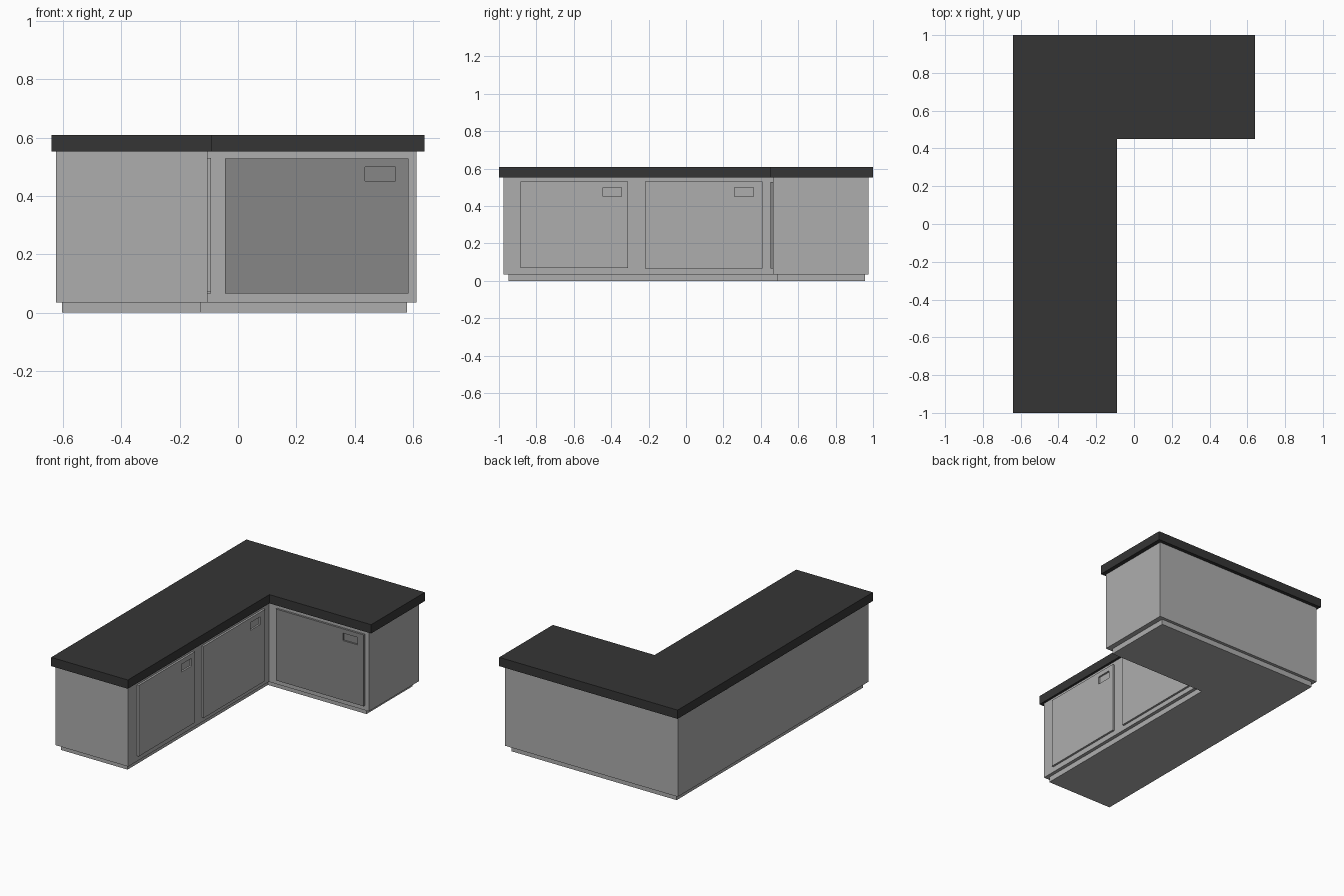
import bpy, bmesh
from mathutils import Matrix

if "Cube" in bpy.data.objects:
    bpy.data.objects.remove(bpy.data.objects["Cube"])


def material(name, v):
    m = bpy.data.materials.new(name)
    m.diffuse_color = (v, v, v, 1)
    m.use_nodes = True
    m.node_tree.nodes["Principled BSDF"].inputs["Base Color"].default_value = m.diffuse_color
    return m


STONE = material("dark countertop", 0.036)
STEEL = material("light grey metal", 0.42)
DARK_STEEL = material("mid grey metal", 0.24)


def finish(name, bm, mat):
    bmesh.ops.recalc_face_normals(bm, faces=bm.faces)
    me = bpy.data.meshes.new(name)
    bm.to_mesh(me)
    bm.free()
    me.materials.append(mat)
    ob = bpy.data.objects.new(name, me)
    bpy.context.collection.objects.link(ob)
    return ob


def l_block(name, x0, x1, xi, y0, y1, yi, z0, z1, mat):
    """Extruded L outline with its inner corner at (xi, yi)."""
    bm = bmesh.new()
    pts = [(x0, y0), (xi, y0), (xi, yi), (x1, yi), (x1, y1), (x0, y1)]
    f = bm.faces.new([bm.verts.new((x, y, z0)) for x, y in pts])
    top = bmesh.ops.extrude_face_region(bm, geom=[f])["geom"]
    bmesh.ops.translate(bm, vec=(0, 0, z1 - z0),
                        verts=[v for v in top if isinstance(v, bmesh.types.BMVert)])
    return finish(name, bm, mat)


def door(name, width, height, handle, origin, turn, mat):
    """Door panel facing local -y, with a recessed grip (u0, u1, z0, z1)."""
    t, depth = 0.013, 0.011
    u0, u1, h0, h1 = handle
    us, zs = [0, u0, u1, width], [0, h0, h1, height]
    bm = bmesh.new()
    grid = [[bm.verts.new((u, -t, z)) for z in zs] for u in us]
    cells = {}
    for i in range(3):
        for j in range(3):
            cells[i, j] = bm.faces.new((grid[i][j], grid[i + 1][j],
                                        grid[i + 1][j + 1], grid[i][j + 1]))
    # sunken grip
    pocket = bmesh.ops.extrude_discrete_faces(bm, faces=[cells[1, 1]])["faces"][0]
    bmesh.ops.translate(bm, vec=(0, depth, 0), verts=pocket.verts)
    # outer edges run back to the cabinet
    rim = [e for e in bm.edges if e.is_boundary]
    back = bmesh.ops.extrude_edge_only(bm, edges=rim)["geom"]
    bmesh.ops.translate(bm, vec=(0, t + 0.002, 0),
                        verts=[v for v in back if isinstance(v, bmesh.types.BMVert)])
    bmesh.ops.holes_fill(bm, edges=[e for e in bm.edges if e.is_boundary], sides=0)
    bm.transform(Matrix.Translation(origin) @ Matrix.Rotation(turn, 4, 'Z'))
    return finish(name, bm, mat)


# main L-shaped parts
l_block("countertop", -0.64, 0.64, -0.09, -1, 1, 0.45, 0.553, 0.61, STONE)
l_block("cabinet_body", -0.625, 0.613, -0.105, -0.975, 0.977, 0.465, 0.035, 0.553, STEEL)
l_block("plinth", -0.603, 0.58, -0.127, -0.95, 0.957, 0.488, 0, 0.035, STEEL)

# doors: two on the long wing, one on the short wing
QUARTER = 1.5707963
door("long_wing_door_outer", 0.575, 0.46, (0.44, 0.54, 0.38, 0.43),
     (-0.105, -0.885, 0.07), QUARTER, STEEL)
door("long_wing_door_inner", 0.63, 0.465, (0.48, 0.58, 0.385, 0.435),
     (-0.105, -0.22, 0.065), QUARTER, STEEL)
door("short_wing_door", 0.63, 0.463, (0.48, 0.585, 0.387, 0.435),
     (-0.045, 0.465, 0.065), 0, DARK_STEEL)
